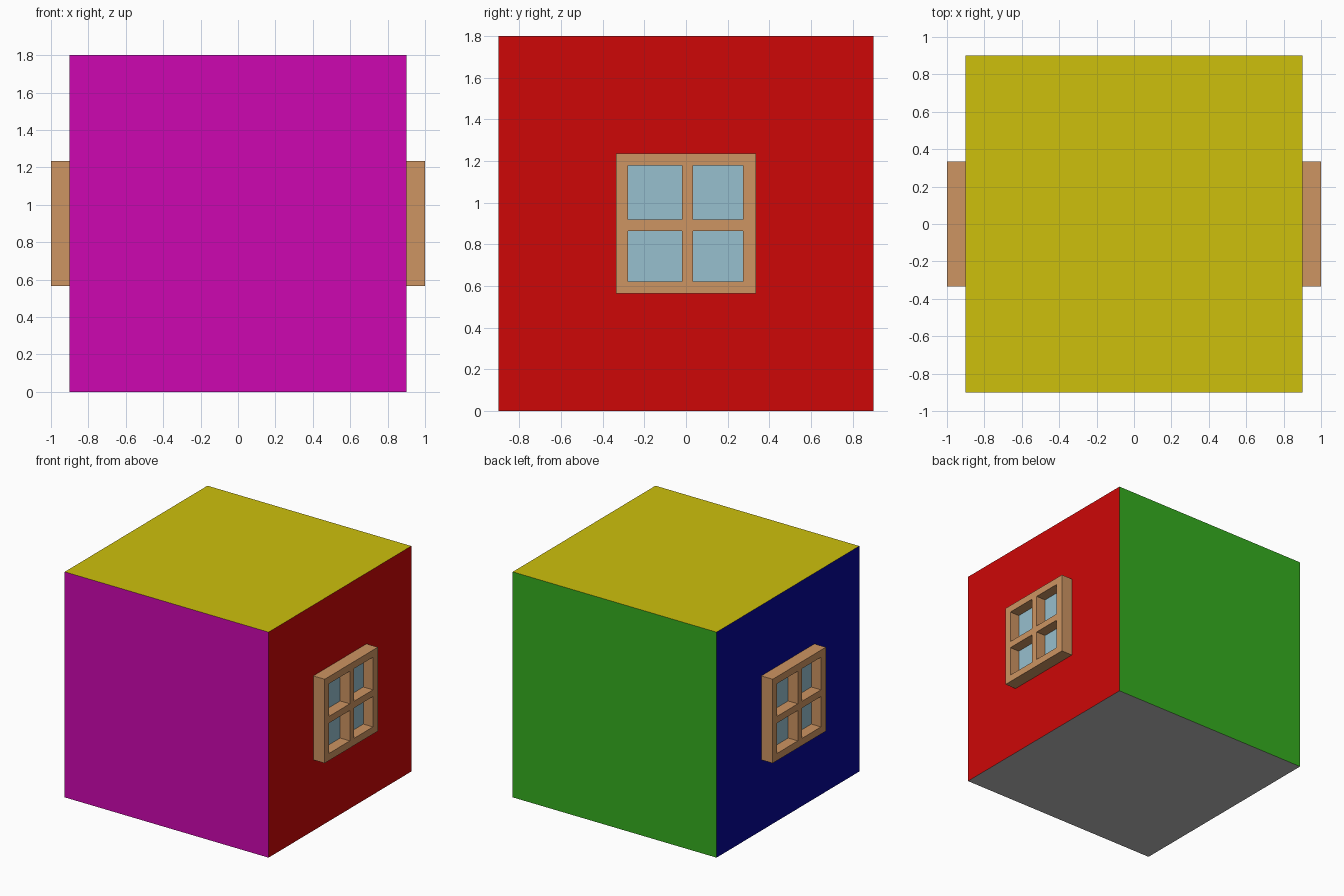
import bpy
import bmesh
from math import pi
from mathutils import Matrix, Vector

if "Cube" in bpy.data.objects:
    bpy.data.objects.remove(bpy.data.objects["Cube"])


def material(name, rgb):
    m = bpy.data.materials.new(name)
    m.diffuse_color = [(c / 255) ** 2.2 for c in rgb] + [1.0]
    m.use_nodes = True
    m.node_tree.nodes["Principled BSDF"].inputs["Base Color"].default_value = m.diffuse_color
    return m


def finish(name, bm, mats):
    bmesh.ops.recalc_face_normals(bm, faces=bm.faces)
    mesh = bpy.data.meshes.new(name)
    bm.to_mesh(mesh)
    bm.free()
    for m in mats:
        mesh.materials.append(m)
    ob = bpy.data.objects.new(name, mesh)
    bpy.context.collection.objects.link(ob)
    return ob


def add_box(bm, lo, hi):
    lo, hi = Vector(lo), Vector(hi)
    mat = Matrix.Translation((lo + hi) / 2) @ Matrix.Diagonal((*(hi - lo), 1))
    bmesh.ops.create_cube(bm, size=1, matrix=mat)


# Room block: one colour per side
sides = [
    ("front_magenta", (204, 16, 175), (0, -1, 0)),
    ("right_red", (204, 16, 16), (1, 0, 0)),
    ("back_green", (56, 172, 36), (0, 1, 0)),
    ("left_blue", (16, 16, 150), (-1, 0, 0)),
    ("top_yellow", (204, 190, 20), (0, 0, 1)),
    ("bottom_grey", (185, 185, 185), (0, 0, -1)),
]
bm = bmesh.new()
add_box(bm, (-0.9, -0.9, 0), (0.9, 0.9, 1.8))
bm.normal_update()
for f in bm.faces:
    f.material_index = max(range(6), key=lambda i: f.normal.dot(Vector(sides[i][2])))
finish("room_block", bm, [material(n, c) for n, c, _ in sides])

# Windows: grid lines of the frame bars, odd/odd cells are the pane openings
WALL, FRONT, GLASS = 0.9, 1.0, 0.915
YS = [-0.335, -0.278, -0.018, 0.034, 0.274, 0.335]
ZS = [0.565, 0.622, 0.864, 0.918, 1.178, 1.235]
wood = material("wood", (204, 147, 98))
glass = material("glass", (150, 190, 205))


def window(side, angle):
    turn = Matrix.Rotation(angle, 4, 'Z')
    # Frame: lattice of cells extruded out of the wall
    frame, panes = bmesh.new(), bmesh.new()
    v = [[frame.verts.new((WALL, y, z)) for z in ZS] for y in YS]
    for i in range(5):
        for j in range(5):
            if i % 2 and j % 2:
                add_box(panes, (WALL, YS[i], ZS[j]), (GLASS, YS[i + 1], ZS[j + 1]))
            else:
                frame.faces.new((v[i][j], v[i + 1][j], v[i + 1][j + 1], v[i][j + 1]))
    ext = bmesh.ops.extrude_face_region(frame, geom=frame.faces[:], use_keep_orig=True)
    moved = [g for g in ext["geom"] if isinstance(g, bmesh.types.BMVert)]
    bmesh.ops.translate(frame, verts=moved, vec=(FRONT - WALL, 0, 0))
    for name, b, m in (("window_frame", frame, wood), ("window_panes", panes, glass)):
        b.transform(turn)
        finish(f"{side}_{name}", b, [m])


window("right", 0)
window("left", pi)
